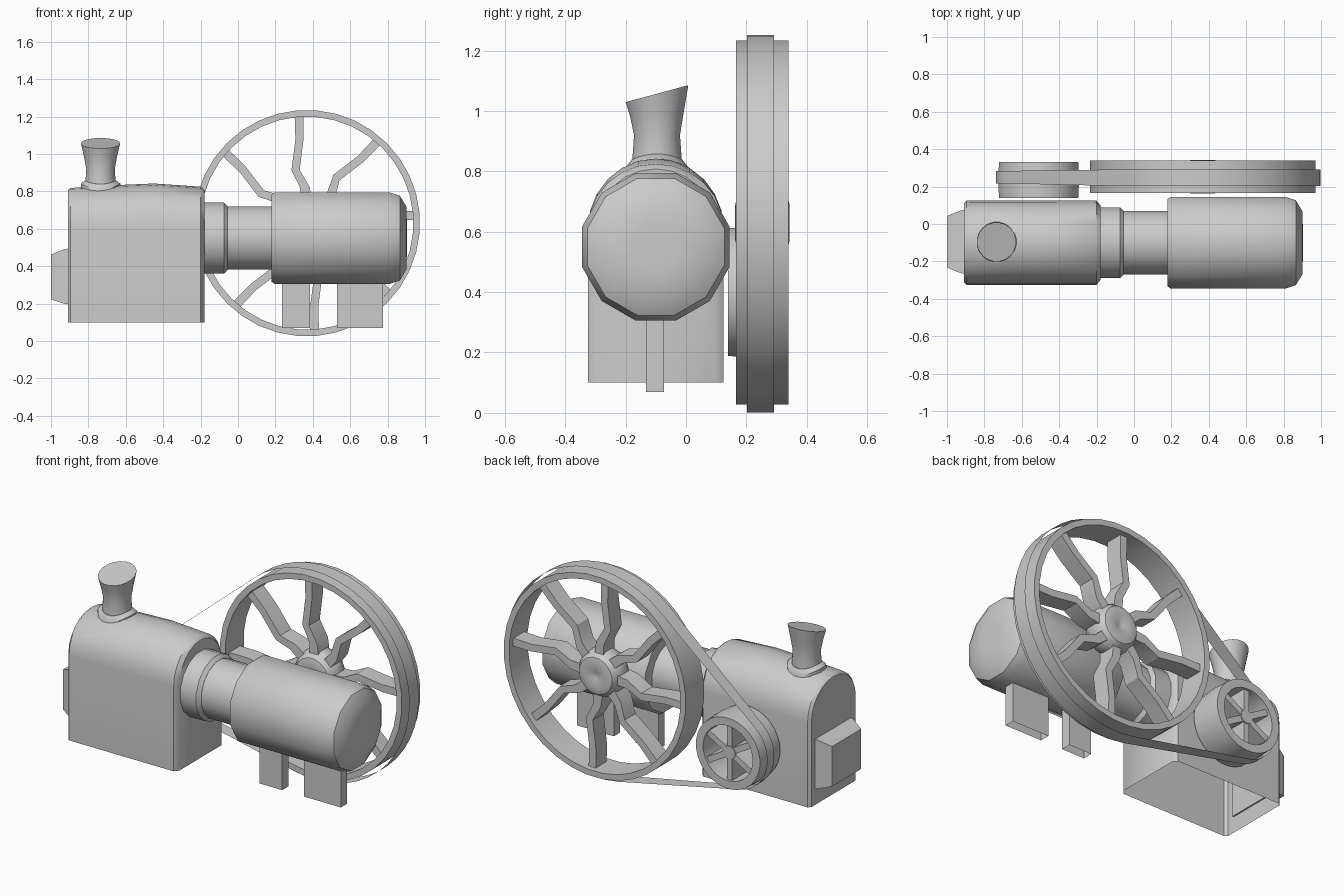
import bpy, bmesh
from math import sin, cos, pi, radians, atan2, acos, hypot

if "Cube" in bpy.data.objects:
    bpy.data.objects.remove(bpy.data.objects["Cube"])


def finish(name, bm, smooth=40):
    bmesh.ops.recalc_face_normals(bm, faces=bm.faces[:])
    me = bpy.data.meshes.new(name)
    bm.to_mesh(me)
    bm.free()
    ob = bpy.data.objects.new(name, me)
    bpy.context.collection.objects.link(ob)
    bpy.ops.object.select_all(action='DESELECT')
    ob.select_set(True)
    bpy.context.view_layer.objects.active = ob
    if smooth:
        bpy.ops.object.shade_smooth_by_angle(angle=radians(smooth))
    return ob


def loft(bm, rings, ring_closed=True, caps=True, path_closed=False):
    vs = [[bm.verts.new(p) for p in r] for r in rings]
    n = len(vs[0])
    pairs = list(zip(vs, vs[1:])) + ([(vs[-1], vs[0])] if path_closed else [])
    for a, b in pairs:
        for i in range(n if ring_closed else n - 1):
            j = (i + 1) % n
            bm.faces.new((a[i], a[j], b[j], b[i]))
    if caps and not path_closed:
        bm.faces.new(vs[0])
        bm.faces.new(vs[-1])


def lathe(name, profile, axis, c, n, closed=False, warp=None):
    """Revolve (radius, height) pairs around an axis through c."""
    rings = []
    for r, h in profile:
        ring = []
        for i in range(n):
            t = 2 * pi * (i + 0.5) / n
            u, v = r * cos(t), r * sin(t)
            p = {'X': (h, u, v), 'Y': (u, h, v), 'Z': (u, v, h)}[axis]
            if warp:
                p = warp(p)
            ring.append([a + b for a, b in zip(c, p)])
        rings.append(ring)
    bm = bmesh.new()
    loft(bm, rings, path_closed=closed)
    return finish(name, bm)


def rect(y, z, hy, hz, x):
    return [(x, y + a * hy, z + b * hz) for a, b in ((-1, -1), (1, -1), (1, 1), (-1, 1))]


# Arched housing, open underneath
rings = []
for x, inset, top in ((-.91, .015, .805), (-.895, 0, .818), (-.68, 0, .832), (-.45, 0, .842),
                      (-.2, 0, .825), (-.18, .025, .808)):
    w = .225 - inset
    arch = [(x, -.1 - w * cos(pi * i / 12), .61 + (top - .61) * sin(pi * i / 12)) for i in range(13)]
    rings.append([(x, -.1 - w, .1)] + arch + [(x, -.1 + w, .1)])
bm = bmesh.new()
loft(bm, rings, ring_closed=False)
finish("housing", bm)

# Tapered end cover
bm = bmesh.new()
loft(bm, [rect(-.095, .345, .17, .15, -.9), rect(-.095, .345, .168, .147, -.925),
          rect(-.095, .342, .138, .12, -1)])
finish("end_cover", bm, 25)

# Horizontal cylinder sections
axis_c = (0, -.1, .55)
lathe("collar", [(.193, -.2), (.193, -.075), (.173, -.055)], 'X', axis_c, 16)
lathe("neck", [(.172, -.08), (.172, .2)], 'X', axis_c, 16)
lathe("cylinder", [(.24, .178), (.2535, .195), (.2535, .81), (.235, .865), (.175, .9), (.08, .903)],
      'X', axis_c, 12)

# Support feet, open underneath
for name, x0, x1 in (("rear_foot", .235, .385), ("front_foot", .53, .775)):
    bm = bmesh.new()
    ring = lambda z: [(x0, -.132, z), (x1, -.132, z), (x1, -.073, z), (x0, -.073, z)]
    loft(bm, [ring(.07), ring(.33)], caps=False)
    finish(name, bm, 0)

# Funnel with slanted top, on a saddle flange
lathe("funnel", [(.083, .8), (.082, .85), (.077, .92), (.09, .99), (.105, 1.057)], 'Z', (-.735, -.096, 0), 20,
      warp=lambda p: (p[0], p[1], p[2] + (.27 * p[1] if p[2] > 1.03 else .1 * p[1] if p[2] > .95 else 0)))
lathe("funnel_flange", [(.107, .8), (.107, .842), (.085, .858)], 'Z', (-.735, -.096, 0), 20,
      warp=lambda p: (p[0], p[1], p[2] - 2.8 * p[1] ** 2))

# Flywheel rim and hub
WX, WY, WZ = .368, .253, .63
lathe("flywheel_rim", [(.605, -.087), (.605, .087), (.57, .087), (.57, -.087)], 'Y', (WX, WY, WZ), 36, closed=True)
lathe("flywheel_hub", [(.02, -.072), (.06, -.09), (.11, -.078), (.14, -.035), (.14, .035),
                       (.11, .078), (.06, .09), (.02, .072)], 'Y', (WX, WY, WZ), 16)

# Kinked flywheel spokes
for k in range(8):
    base = 4 + 45 * k
    rings = []
    for r, off, half in ((.1, -3, .03), (.19, -1, .026), (.29, 8, .022), (.45, 1, .022), (.6, 0, .024)):
        a = radians(base + off)
        cx, cz = WX + r * cos(a), WZ + r * sin(a)
        t = radians(base)
        dx, dz = -sin(t) * half, cos(t) * half
        rings.append([(cx + s * dx, WY + d, cz + s * dz)
                      for s, d in ((-1, -.052), (1, -.052), (1, .052), (-1, .052))])
    bm = bmesh.new()
    loft(bm, rings)
    finish("flywheel_spoke_%d" % k, bm, 30)

# Small pulley with six spokes
PX, PY, PZ = -.51, .236, .4
lathe("pulley_rim", [(.213, -.097), (.218, 0), (.213, .095), (.165, .095), (.165, -.097)],
      'Y', (PX, PY, PZ), 28, closed=True)
lathe("pulley_hub", [(.04, -.085), (.04, .085)], 'Y', (PX, PY, PZ), 12)
for k in range(6):
    a = radians(30 + 60 * k)
    bm = bmesh.new()
    loft(bm, [[(PX + r * cos(a) - s * .018 * sin(a), PY + d, PZ + r * sin(a) + s * .018 * cos(a))
               for s, d in ((-1, -.08), (1, -.08), (1, .08), (-1, .08))] for r in (.02, .17)])
    finish("pulley_spoke_%d" % k, bm, 0)

# Thin drive belt: two arcs joined by the outer tangents
BX, BZ, R1, R2 = .37, .626, .626, .228
dx, dz = PX - BX, PZ - BZ
phi, spread = atan2(dz, dx), acos((R1 - R2) / hypot(dx, dz))
rings = []
for cx, cz, r, start, sweep, n, y, hw in (
        (BX, BZ, R1, phi + spread, 2 * pi - 2 * spread, 30, .247, .045),
        (PX, PZ, R2, phi - spread, 2 * spread, 14, .25, .034)):
    for i in range(n + 1):
        a = start + sweep * i / n
        x, z = cx + r * cos(a), cz + r * sin(a)
        rings.append([(x, y - hw, z), (x, y + hw, z)])
bm = bmesh.new()
loft(bm, rings, ring_closed=False, path_closed=True)
finish("drive_belt", bm)
